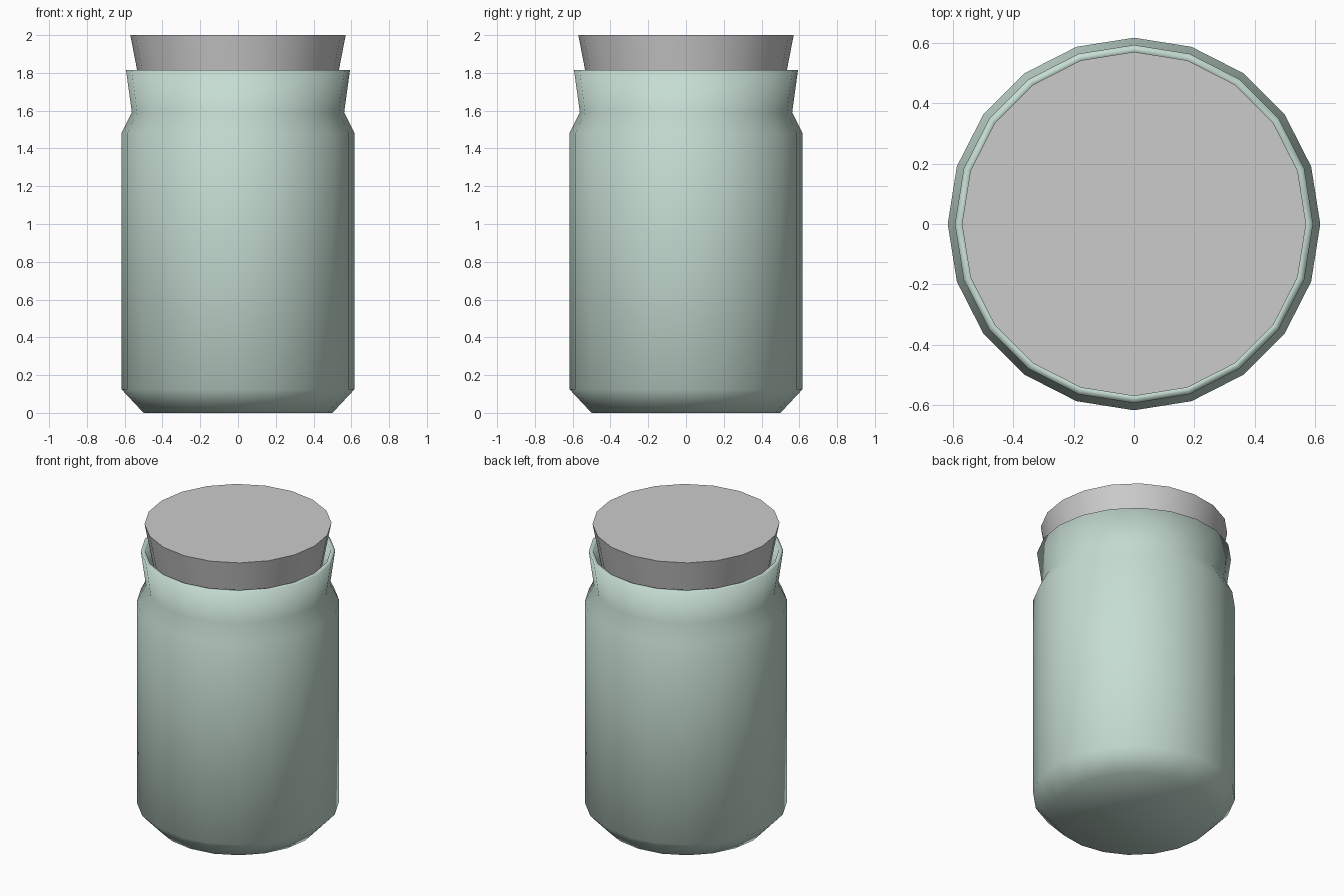
import bpy, bmesh, math

if "Cube" in bpy.data.objects:
    bpy.data.objects.remove(bpy.data.objects["Cube"])

SIDES = 20


def lathe(name, profile):
    """Revolve an (r, z) profile around z, capping its first and last rings."""
    bm = bmesh.new()
    rings = []
    for r, z in profile:
        rings.append([bm.verts.new((r * math.cos(2 * math.pi * i / SIDES),
                                    r * math.sin(2 * math.pi * i / SIDES), z))
                      for i in range(SIDES)])
    for a, b in zip(rings, rings[1:]):
        for i in range(SIDES):
            j = (i + 1) % SIDES
            bm.faces.new((a[i], a[j], b[j], b[i]))
    bm.faces.new(rings[0][::-1])
    bm.faces.new(rings[-1])
    mesh = bpy.data.meshes.new(name)
    bm.to_mesh(mesh)
    bm.free()
    obj = bpy.data.objects.new(name, mesh)
    bpy.context.collection.objects.link(obj)
    return obj


def smooth(obj, degrees):
    bpy.ops.object.select_all(action='DESELECT')
    obj.select_set(True)
    bpy.context.view_layer.objects.active = obj
    bpy.ops.object.shade_smooth_by_angle(angle=math.radians(degrees))


# Glass jar: outer wall, flared rim, then the inner wall back down
jar = lathe("jar", [
    (0.50, 0.0), (0.617, 0.125), (0.617, 1.48), (0.562, 1.59), (0.593, 1.815),
    (0.565, 1.815), (0.532, 1.59), (0.587, 1.47), (0.587, 0.14), (0.485, 0.03)])
smooth(jar, 180)
glass = bpy.data.materials.new("pale_green_glass")
glass.diffuse_color = (0.56, 0.72, 0.64, 1.0)
glass.use_nodes = True
glass.node_tree.nodes["Principled BSDF"].inputs["Base Color"].default_value = glass.diffuse_color
jar.data.materials.append(glass)

# Tapered stopper seated in the neck
stopper = lathe("stopper", [(0.493, 1.60), (0.57, 2.0)])
smooth(stopper, 40)
